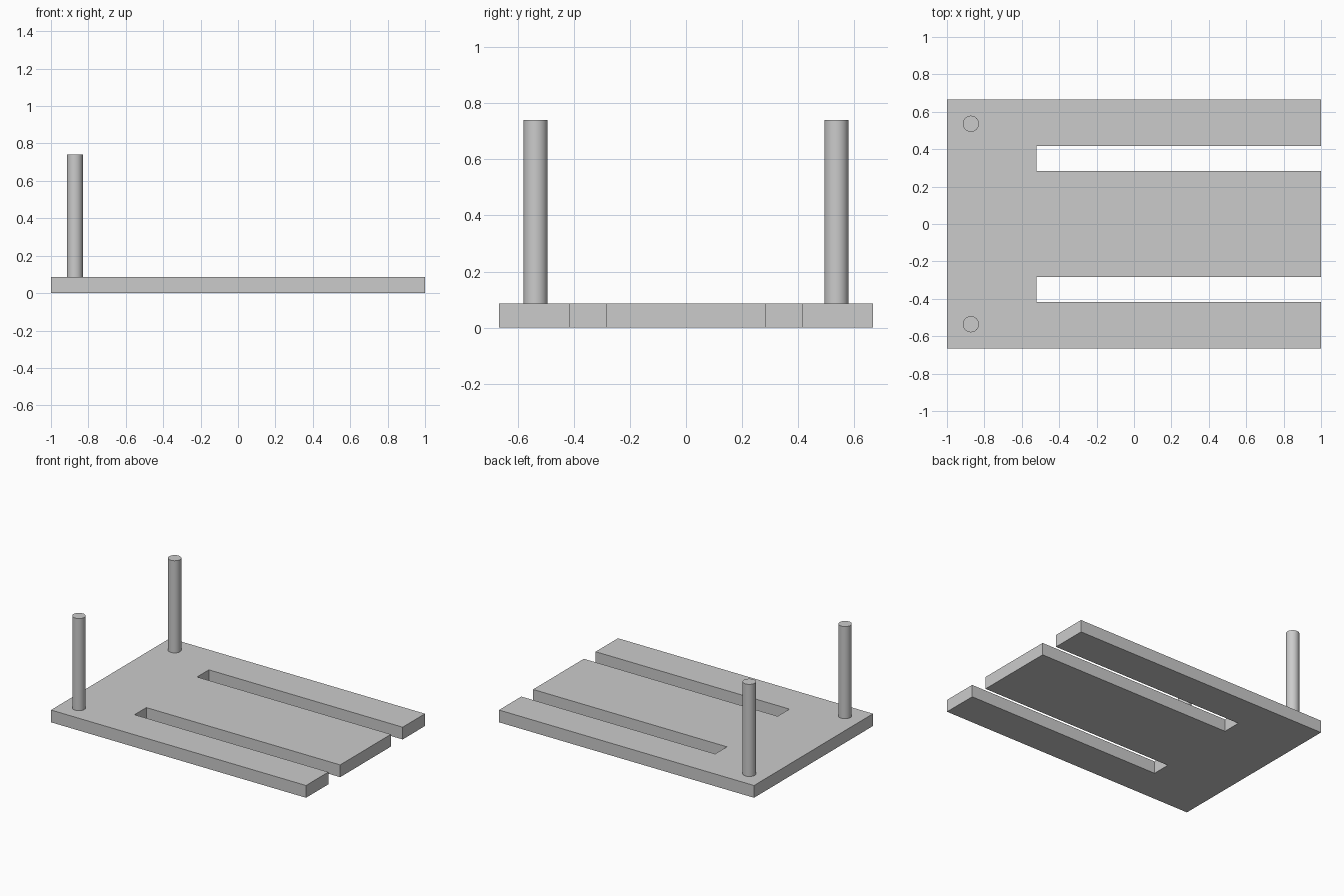
import bpy
import bmesh

cube = bpy.data.objects.get("Cube")
if cube:
    bpy.data.objects.remove(cube, do_unlink=True)

PLATE_TOP = 0.087
PEG_TOP = 0.74

# Single plain grey
grey = bpy.data.materials.new("light_grey")
grey.use_nodes = True
colour = (0.6, 0.6, 0.6, 1)
grey.diffuse_color = colour
grey.node_tree.nodes["Principled BSDF"].inputs["Base Color"].default_value = colour

# Base plate: half outline mirrored across y, then extruded upward
half = [(-1, 0.666), (1, 0.666), (1, 0.416), (-0.52, 0.416), (-0.52, 0.284), (1, 0.284)]
outline = half + [(x, -y) for x, y in reversed(half)]
bm = bmesh.new()
face = bm.faces.new([bm.verts.new((x, y, 0)) for x, y in outline])
ext = bmesh.ops.extrude_face_region(bm, geom=[face], use_keep_orig=True)
for v in ext["geom"]:
    if isinstance(v, bmesh.types.BMVert):
        v.co.z = PLATE_TOP
bmesh.ops.recalc_face_normals(bm, faces=bm.faces)
mesh = bpy.data.meshes.new("slotted_plate")
bm.to_mesh(mesh)
bm.free()
mesh.materials.append(grey)
plate = bpy.data.objects.new("slotted_plate", mesh)
bpy.context.collection.objects.link(plate)

# Two upright pegs at the corners of the solid end
for name, side in (("front_peg", -1), ("back_peg", 1)):
    bpy.ops.mesh.primitive_cylinder_add(
        vertices=48, radius=0.043, depth=PEG_TOP - PLATE_TOP,
        location=(-0.872, side * 0.536, (PEG_TOP + PLATE_TOP) / 2))
    peg = bpy.context.object
    peg.name = name
    peg.data.materials.append(grey)
    bpy.ops.object.shade_smooth_by_angle()
